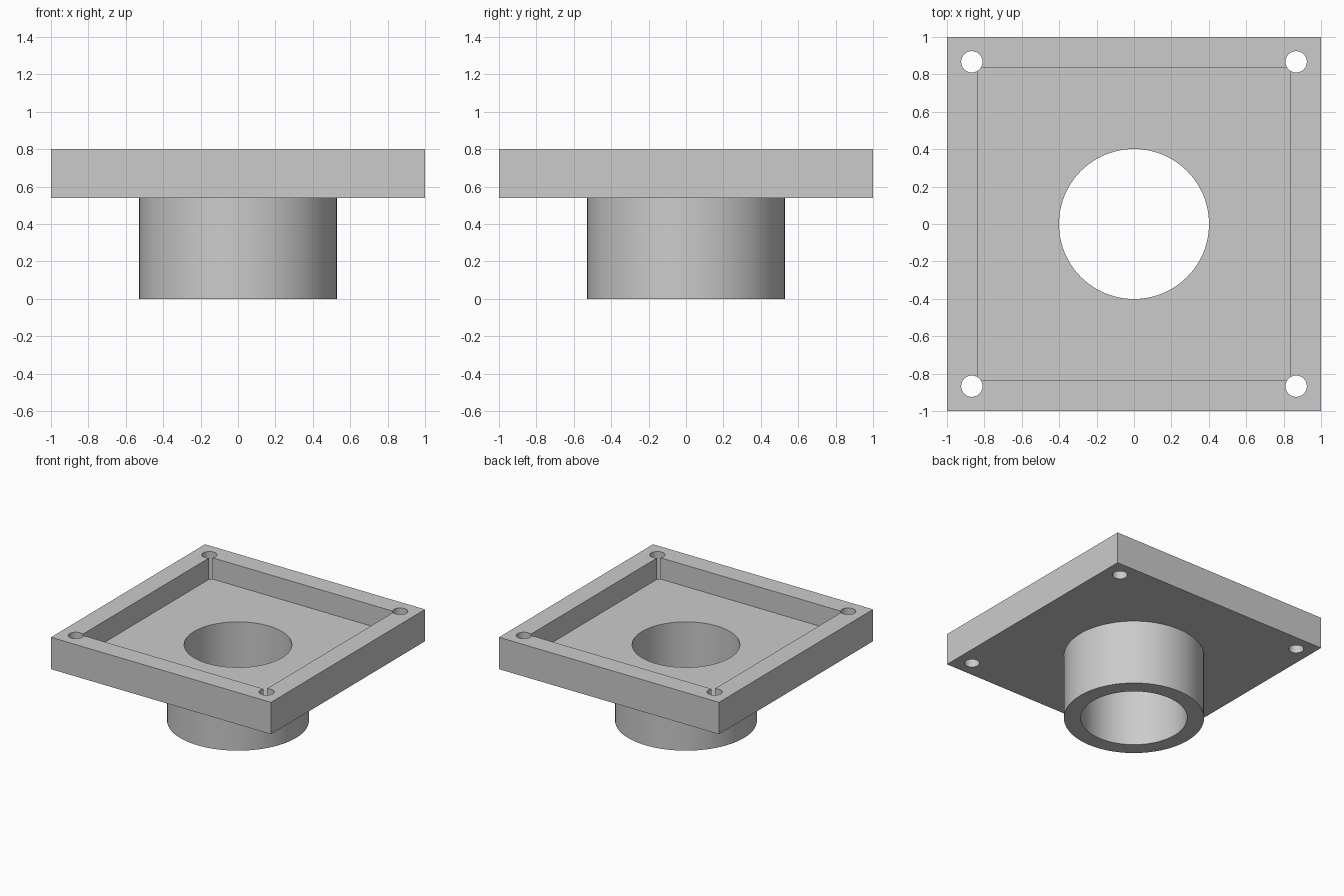
import bpy
import math

if "Cube" in bpy.data.objects:
    bpy.data.objects.remove(bpy.data.objects["Cube"], do_unlink=True)

# Dimensions
TOP, PLATE_BOTTOM, FLOOR = 0.80, 0.538, 0.625
HALF, RECESS_HALF = 1.0, 0.837
TUBE_R, BORE_R = 0.528, 0.401
HOLE_R, HOLE_POS = 0.057, 0.867

# Material
grey = bpy.data.materials.new("light grey")
grey.use_nodes = True
colour = (0.6, 0.6, 0.6, 1)
grey.diffuse_color = colour
grey.node_tree.nodes["Principled BSDF"].inputs["Base Color"].default_value = colour


def box(name, half, z0, z1):
    bpy.ops.mesh.primitive_cube_add(size=1, location=(0, 0, (z0 + z1) / 2))
    ob = bpy.context.object
    ob.name = name
    ob.scale = (2 * half, 2 * half, z1 - z0)
    bpy.ops.object.transform_apply(location=True, rotation=False, scale=True)
    ob.data.materials.append(grey)
    return ob


def cylinder(name, radius, z0, z1, x=0, y=0, sides=96):
    bpy.ops.mesh.primitive_cylinder_add(
        vertices=sides, radius=radius, depth=z1 - z0, location=(x, y, (z0 + z1) / 2))
    ob = bpy.context.object
    ob.name = name
    ob.data.materials.append(grey)
    return ob


def combine(target, tool, operation):
    """Apply a boolean to the target and remove the helper."""
    tool.hide_render = True
    mod = target.modifiers.new(tool.name, "BOOLEAN")
    mod.operation = operation
    mod.solver = "EXACT"
    mod.object = tool
    bpy.context.view_layer.objects.active = target
    bpy.ops.object.modifier_apply(modifier=mod.name)
    bpy.data.objects.remove(tool, do_unlink=True)


# Square plate with a round tube beneath
flange = box("flanged_tube", HALF, PLATE_BOTTOM, TOP)
combine(flange, cylinder("tube", TUBE_R, 0, (PLATE_BOTTOM + FLOOR) / 2), "UNION")

# Square recess in the top and the bore through the tube
combine(flange, box("recess_cutter", RECESS_HALF, FLOOR, TOP + 0.2), "DIFFERENCE")
combine(flange, cylinder("bore_cutter", BORE_R, -0.2, TOP + 0.2), "DIFFERENCE")

# Corner bolt holes, which just break into the recess corners
for sx in (-1, 1):
    for sy in (-1, 1):
        hole = cylinder("bolt_hole_cutter", HOLE_R, 0.3, TOP + 0.2,
                        sx * HOLE_POS, sy * HOLE_POS, 48)
        combine(flange, hole, "DIFFERENCE")

# Smooth round walls, keep the edges sharp
bpy.ops.object.select_all(action="DESELECT")
flange.select_set(True)
bpy.context.view_layer.objects.active = flange
bpy.ops.object.shade_smooth_by_angle(angle=math.radians(30))
